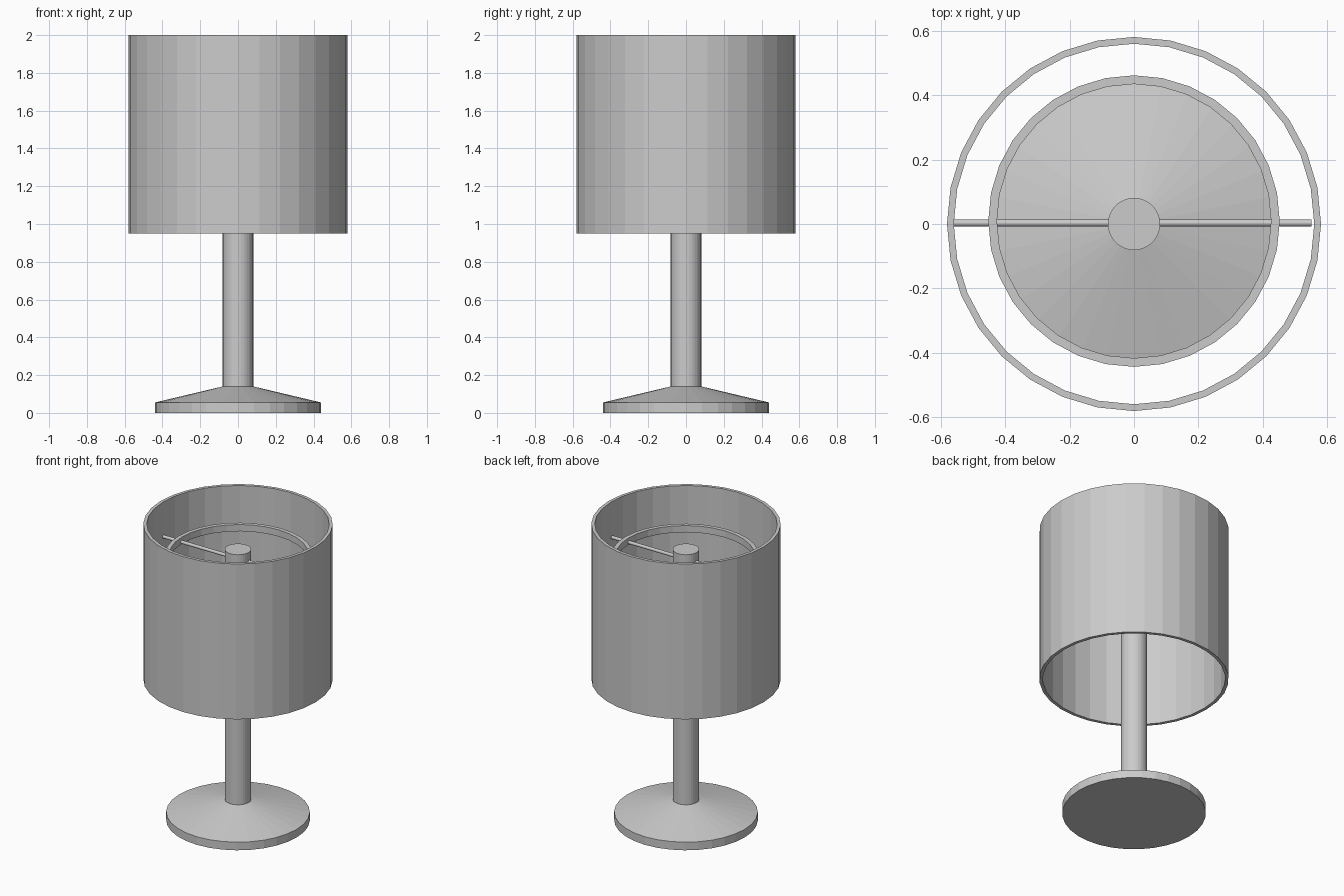
import bpy, bmesh
from math import cos, sin, pi

if "Cube" in bpy.data.objects:
    bpy.data.objects.remove(bpy.data.objects["Cube"])

SIDES = 32


def lathe(name, profile, center=(0, 0, 0), closed=False):
    """Revolve (radius, z) points; closed loops make tubes, open ones get capped."""
    bm = bmesh.new()
    rings = [[bm.verts.new((r * cos(2 * pi * i / SIDES), r * sin(2 * pi * i / SIDES), z))
              for i in range(SIDES)] for r, z in profile]
    pairs = list(zip(rings, rings[1:]))
    if closed:
        pairs.append((rings[-1], rings[0]))
    else:
        bm.faces.new(rings[0][::-1])
        bm.faces.new(rings[-1])
    for a, b in pairs:
        for i in range(SIDES):
            j = (i + 1) % SIDES
            bm.faces.new((a[i], a[j], b[j], b[i]))
    bmesh.ops.recalc_face_normals(bm, faces=bm.faces)
    mesh = bpy.data.meshes.new(name)
    bm.to_mesh(mesh)
    bm.free()
    obj = bpy.data.objects.new(name, mesh)
    obj.location = center
    bpy.context.collection.objects.link(obj)
    return obj


def tube(name, outer, inner, z0, z1, center=(0, 0, 0)):
    return lathe(name, [(outer, z0), (outer, z1), (inner, z1), (inner, z0)], center, True)


# Foot and post in one turned piece
lathe("base_and_stem", [(0.44, 0), (0.44, 0.055), (0.081, 0.14), (0.081, 1.83)])

# Open drum shade
tube("shade", 0.58, 0.559, 0.95, 2.0)

# Inner support ring, slightly off centre
tube("support_ring", 0.452, 0.425, 1.75, 1.795, (0, 0.009, 0))

# Cross rod carrying the shade
rod = lathe("cross_rod", [(0.011, -0.555), (0.011, 0.555)], (-0.004, 0.003, 1.765))
rod.rotation_euler = (0, pi / 2, 0)
